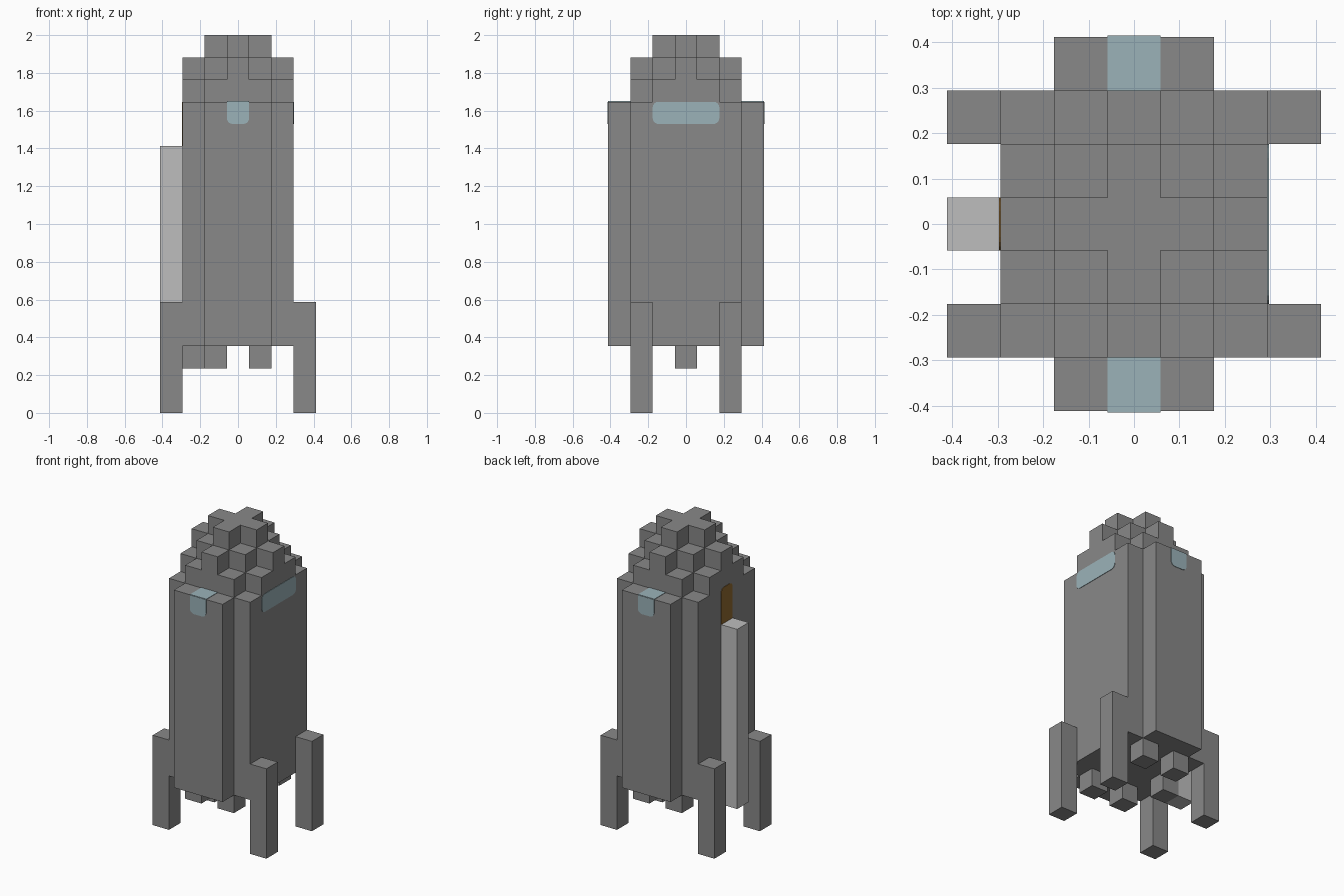
import bpy, bmesh
from math import cos, sin, pi, radians
from mathutils import Matrix

U = 2 / 17          # one block
SKIN = 0.003        # thickness of painted plates

cube = bpy.data.objects.get("Cube")
if cube:
    bpy.data.objects.remove(cube)


def material(name, rgb):
    mat = bpy.data.materials.new(name)
    mat.use_nodes = True
    mat.diffuse_color = (*rgb, 1)
    mat.node_tree.nodes["Principled BSDF"].inputs["Base Color"].default_value = (*rgb, 1)
    return mat


GREY = material("hull grey", (0.246, 0.246, 0.246))
PALE = material("pale grey", (0.515, 0.515, 0.515))
GLASS = material("window blue", (0.328, 0.448, 0.485))
BROWN = material("hatch brown", (0.28, 0.14, 0.03))


def extrude(name, points, vector, mat, matrix=Matrix()):
    """Solid made by extruding a flat outline along a vector."""
    bm = bmesh.new()
    face = bm.faces.new([bm.verts.new(p) for p in points])
    result = bmesh.ops.extrude_face_region(bm, geom=[face], use_keep_orig=True)
    moved = [v for v in result["geom"] if isinstance(v, bmesh.types.BMVert)]
    bmesh.ops.translate(bm, verts=moved, vec=vector)
    bmesh.ops.recalc_face_normals(bm, faces=bm.faces)
    bm.transform(matrix)
    mesh = bpy.data.meshes.new(name)
    bm.to_mesh(mesh)
    bm.free()
    mesh.materials.append(mat)
    obj = bpy.data.objects.new(name, mesh)
    bpy.context.collection.objects.link(obj)
    return obj


def tier(name, quarter, z0, z1):
    """Prism whose outline is one quarter mirrored in x and y (block units)."""
    back = quarter[::-1]
    outline = (quarter + [(-x, y) for x, y in back]
               + [(-x, -y) for x, y in quarter] + [(x, -y) for x, y in back])
    extrude(name, [(x * U, y * U, z0 * U) for x, y in outline], (0, 0, (z1 - z0) * U), GREY)


def block(name, x, y, z0, z1, mat=GREY):
    """One-block-wide column centred on a grid cell."""
    corners = [(-.5, -.5), (.5, -.5), (.5, .5), (-.5, .5)]
    extrude(name, [((x + a) * U, (y + b) * U, z0 * U) for a, b in corners],
            (0, 0, (z1 - z0) * U), mat)


def plate(name, half, z0, z1, distance, angle, mat, round_top, round_bottom):
    """Thin painted panel with rounded corners, turned about the z axis."""
    r, points = 0.26, []
    for sx, top, start in ((1, True, 0), (-1, True, 1), (-1, False, 2), (1, False, 3)):
        z, sz = (z1, 1) if top else (z0, -1)
        if round_top if top else round_bottom:
            for i in range(5):
                a = (start + i / 4) * pi / 2
                points.append((sx * (half - r) + r * cos(a), z - sz * r + r * sin(a)))
        else:
            points.append((sx * half, z))
    extrude(name, [(x * U, -distance * U, z * U) for x, z in points],
            (0, -SKIN, 0), mat, Matrix.Rotation(radians(angle), 4, "Z"))


# Hull with front and back slabs, then the stepped nose
tier("hull", [(2.5, 2.5), (1.5, 2.5), (1.5, 3.5)], 3, 14)
tier("nose_lower", [(2.5, 1.5), (1.5, 1.5), (1.5, 2.5)], 14, 15)
tier("nose_middle", [(2.5, .5), (1.5, .5), (1.5, 1.5), (.5, 1.5), (.5, 2.5)], 15, 16)
tier("nose_tip", [(1.5, .5), (.5, .5), (.5, 1.5)], 16, 17)

# Legs and the engine nozzles under the hull
for sx, side in ((1, "left"), (-1, "right")):
    for sy, end in ((-1, "front"), (1, "back")):
        block(f"leg_{end}_{side}", 3 * sx, 2 * sy, 0, 5)
        block(f"nozzle_{end}_{side}", sx, 2 * sy, 2, 3)

# Boarding column with its step and the hatch above it
block("hatch_step", -2, 0, 2, 3)
block("boarding_column", -3, 0, 2, 12, PALE)
plate("hatch", .5, 11.9, 14, 2.5, -90, BROWN, True, False)

# Windows: front and back wrap over the slab tops, the left one is wide
for name, angle, y in (("front", 0, -3), ("back", 180, 3)):
    plate(f"window_{name}", .5, 13, 14, 3.5, angle, GLASS, False, True)
    block(f"window_{name}_top", 0, y, 14, 14 + SKIN / U, GLASS)
plate("window_left", 1.5, 13, 14, 2.5, 90, GLASS, True, True)
